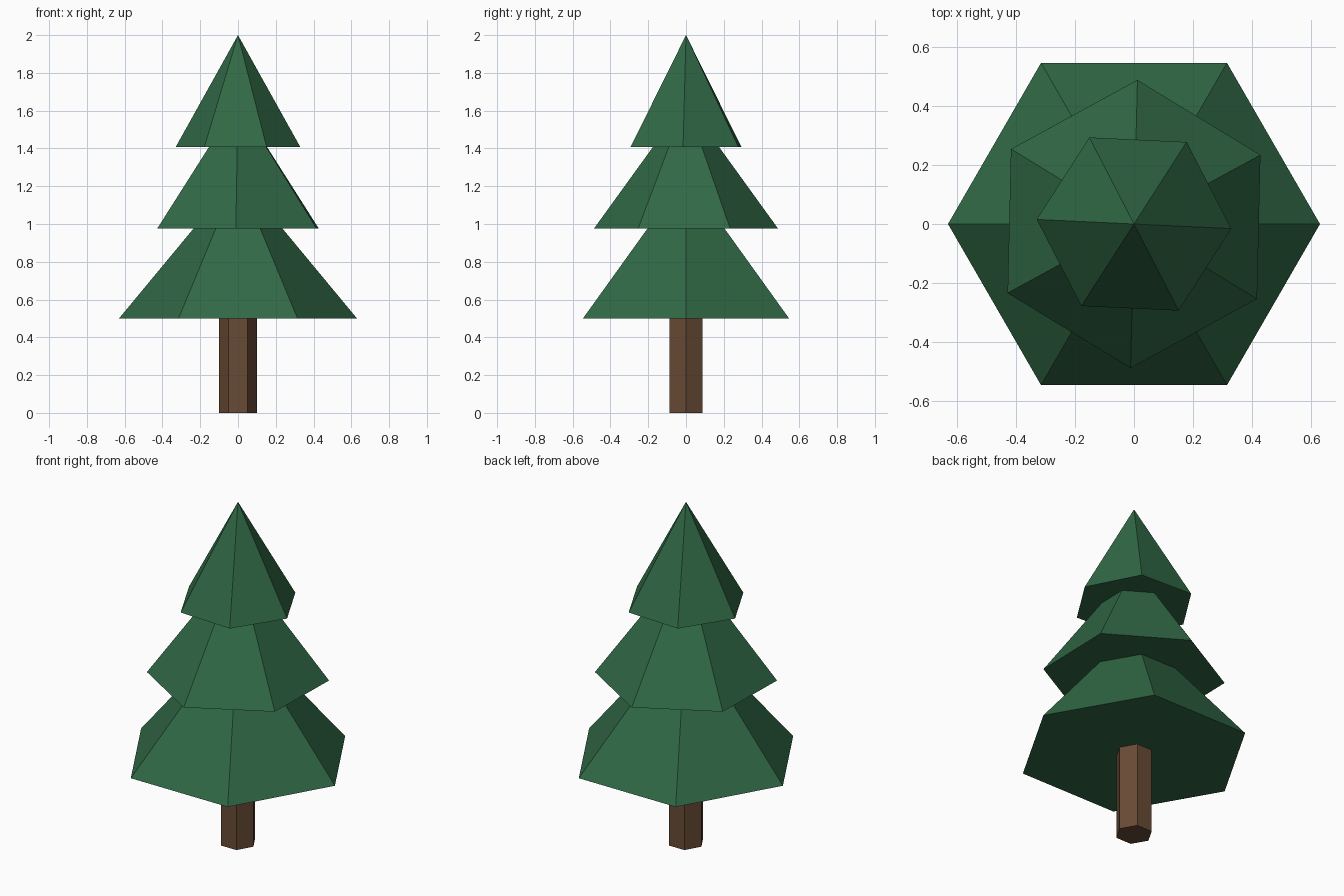
import bpy, bmesh
from math import cos, sin, pi

if "Cube" in bpy.data.objects:
    bpy.data.objects.remove(bpy.data.objects["Cube"])

SIDES = 6


def material(name, rgb):
    mat = bpy.data.materials.new(name)
    mat.diffuse_color = (*rgb, 1)
    mat.use_nodes = True
    mat.node_tree.nodes["Principled BSDF"].inputs["Base Color"].default_value = mat.diffuse_color
    return mat


def ring(bm, radius, z, turn):
    angles = [turn + 2 * pi * i / SIDES for i in range(SIDES)]
    return [bm.verts.new((radius * cos(a), radius * sin(a), z)) for a in angles]


def finish(bm, name, mat):
    bmesh.ops.recalc_face_normals(bm, faces=bm.faces)
    mesh = bpy.data.meshes.new(name)
    bm.to_mesh(mesh)
    bm.free()
    mesh.materials.append(mat)
    bpy.context.collection.objects.link(bpy.data.objects.new(name, mesh))


def prism(name, radius, z0, z1, mat):
    bm = bmesh.new()
    low, high = ring(bm, radius, z0, 0), ring(bm, radius, z1, 0)
    bm.faces.new(low)
    bm.faces.new(high)
    for i in range(SIDES):
        j = (i + 1) % SIDES
        bm.faces.new((low[i], low[j], high[j], high[i]))
    finish(bm, name, mat)


def pyramid(name, radius, z0, z1, turn, mat):
    bm = bmesh.new()
    base = ring(bm, radius, z0, turn)
    tip = bm.verts.new((0, 0, z1))
    bm.faces.new(base)
    for i in range(SIDES):
        bm.faces.new((base[i], base[(i + 1) % SIDES], tip))
    finish(bm, name, mat)


bark = material("bark", (0.14, 0.07, 0.035))
needles = material("needles", (0.03, 0.14, 0.06))

# Hexagonal trunk, running slightly into the lowest tier
prism("trunk", 0.1, 0, 0.55, bark)

# Three overlapping foliage tiers, each turned half a radian further
tiers = [("lower_foliage", 0.63, 0.5, 1.26),
         ("middle_foliage", 0.488, 0.975, 1.65),
         ("upper_foliage", 0.33, 1.408, 2.0)]
for i, (name, radius, z0, z1) in enumerate(tiers):
    pyramid(name, radius, z0, z1, 0.5 * i, needles)
